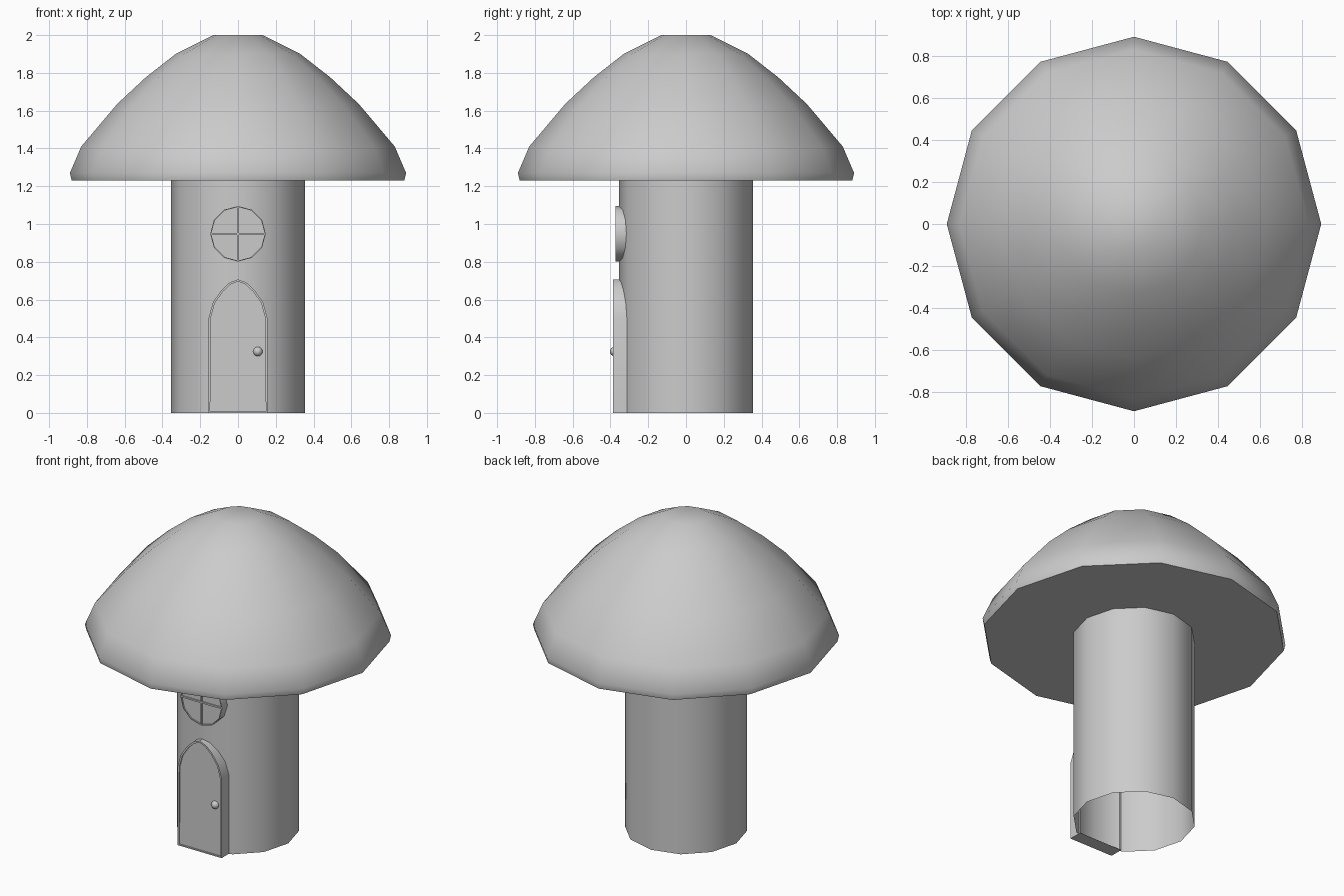
import bpy, bmesh, math

if "Cube" in bpy.data.objects:
    bpy.data.objects.remove(bpy.data.objects["Cube"])


def finish(name, bm, angle=40):
    bmesh.ops.recalc_face_normals(bm, faces=bm.faces)
    mesh = bpy.data.meshes.new(name)
    bm.to_mesh(mesh)
    bm.free()
    ob = bpy.data.objects.new(name, mesh)
    bpy.context.collection.objects.link(ob)
    bpy.ops.object.select_all(action='DESELECT')
    ob.select_set(True)
    bpy.context.view_layer.objects.active = ob
    bpy.ops.object.shade_smooth_by_angle(angle=math.radians(angle))
    return ob


def lathe(name, profile, sides=12, capped=True):
    bm = bmesh.new()
    rings = [[bm.verts.new((r * math.cos(math.tau * i / sides),
                            r * math.sin(math.tau * i / sides), z))
              for i in range(sides)] for r, z in profile]
    for a, b in zip(rings, rings[1:]):
        for i in range(sides):
            j = (i + 1) % sides
            bm.faces.new((a[i], a[j], b[j], b[i]))
    if capped:
        bm.faces.new(rings[0])
        bm.faces.new(rings[-1])
    return finish(name, bm)


def panel(name, outline, front, back, rim, recess):
    """Outline in x,z extruded along y, with a thin rim round a recessed face."""
    bm = bmesh.new()
    face = bm.faces.new([bm.verts.new((x, front, z)) for x, z in outline])
    n = len(outline)
    rear = [bm.verts.new((x, back, z)) for x, z in outline]
    fv = list(face.verts)
    for i in range(n):
        j = (i + 1) % n
        bm.faces.new((fv[i], fv[j], rear[j], rear[i]))
    bmesh.ops.recalc_face_normals(bm, faces=bm.faces)
    bmesh.ops.inset_region(bm, faces=[face], thickness=rim)
    inner = bmesh.ops.extrude_face_region(bm, geom=[face])['geom']
    for v in inner:
        if isinstance(v, bmesh.types.BMVert):
            v.co.y += recess
    if face.is_valid:
        bm.faces.remove(face)
    return finish(name, bm)


def bar(name, size, centre):
    bm = bmesh.new()
    bmesh.ops.create_cube(bm, size=1)
    bmesh.ops.scale(bm, vec=size, verts=bm.verts)
    bmesh.ops.translate(bm, vec=centre, verts=bm.verts)
    return finish(name, bm)


# Mushroom cap roof and hollow stalk
lathe("cap_roof", [(0.88, 1.23), (0.89, 1.27), (0.83, 1.41), (0.64, 1.635),
                   (0.49, 1.775), (0.33, 1.9), (0.13, 2.0)])
lathe("stalk_wall", [(0.355, 0.0), (0.355, 1.23)], capped=False)

# Arched door
half = [(0.155, 0.0), (0.155, 0.505), (0.133, 0.585), (0.088, 0.65), (0.045, 0.69)]
arch = half + [(0.0, 0.707)] + [(-x, z) for x, z in reversed(half)]
panel("door", arch, -0.387, -0.30, 0.011, 0.008)

# Door knob
bm = bmesh.new()
bmesh.ops.create_uvsphere(bm, u_segments=12, v_segments=8, radius=0.025)
bmesh.ops.translate(bm, vec=(0.105, -0.378, 0.325), verts=bm.verts)
finish("door_knob", bm, 60)

# Round window with crossed glazing bars
zc, r = 0.948, 0.147
disc = [(r * math.cos(math.tau * i / 12), zc + r * math.sin(math.tau * i / 12))
        for i in range(12)]
panel("window", disc, -0.372, -0.315, 0.005, 0.008)
bar("window_bar_upright", (0.008, 0.012, 0.284), (0, -0.366, zc))
bar("window_bar_cross", (0.284, 0.012, 0.01), (0, -0.366, zc))
